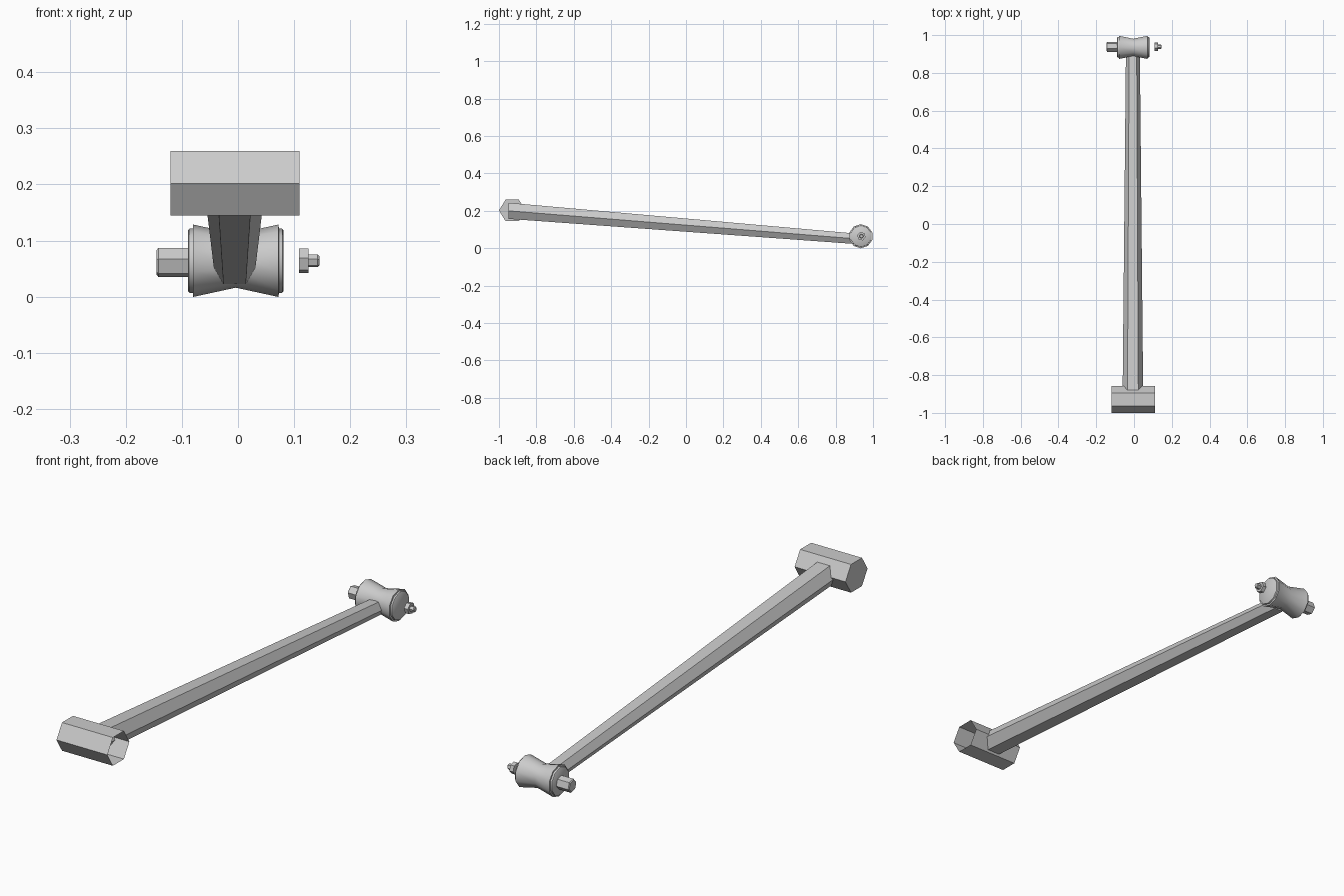
import bpy, bmesh
from math import sin, cos, pi, radians

if "Cube" in bpy.data.objects:
    bpy.data.objects.remove(bpy.data.objects["Cube"])


def loft(name, rings, cap_start=True, cap_end=True, smooth=False):
    """Skin a list of equal-length point rings into one mesh object."""
    bm = bmesh.new()
    loops = [[bm.verts.new(p) for p in ring] for ring in rings]
    n = len(loops[0])
    for a, b in zip(loops, loops[1:]):
        for i in range(n):
            j = (i + 1) % n
            bm.faces.new((a[i], a[j], b[j], b[i]))
    if cap_start:
        bm.faces.new(loops[0][::-1])
    if cap_end:
        bm.faces.new(loops[-1])
    bmesh.ops.recalc_face_normals(bm, faces=bm.faces)
    mesh = bpy.data.meshes.new(name)
    bm.to_mesh(mesh)
    bm.free()
    ob = bpy.data.objects.new(name, mesh)
    bpy.context.collection.objects.link(ob)
    if smooth:
        bpy.ops.object.select_all(action='DESELECT')
        ob.select_set(True)
        bpy.context.view_layer.objects.active = ob
        bpy.ops.object.shade_smooth_by_angle(angle=radians(40))
    return ob


def x_ring(x, r, y, z, sides, turn=0.0, rz=None):
    """Polygon ring across the x axis."""
    rz = r if rz is None else rz
    return [(x, y + r * cos(turn + 2 * pi * i / sides),
             z + rz * sin(turn + 2 * pi * i / sides)) for i in range(sides)]


def lathe(name, profile, y, z, sides, turn=0.0, smooth=False):
    return loft(name, [x_ring(x, r, y, z, sides, turn) for x, r in profile],
                smooth=smooth)


def arm_ring(y, z, half_w, flat, half_h):
    """Flattened hexagon across the y axis."""
    cx = -0.006
    return [(cx + dx, y, z + dz) for dx, dz in (
        (half_w, 0), (flat, half_h), (-flat, half_h),
        (-half_w, 0), (-flat, -half_h), (flat, -half_h))]


# Hexagonal sleeve at the front, open on the right
loft("front_sleeve", [x_ring(x, 0.071, -0.929, 0.202, 6, rz=0.0665)
                      for x in (-0.12, 0.11)], cap_end=False)

# Tapering link arm
loft("link_arm", [arm_ring(-0.95, 0.200, 0.055, 0.029, 0.043),
                  arm_ring(0.90, 0.051, 0.037, 0.020, 0.028)])

# Waisted rubber bushing at the back
CY, CZ = 0.935, 0.064
lathe("rear_bushing", [(-0.089, 0.054), (-0.087, 0.057), (-0.080, 0.058),
                       (-0.080, 0.0645), (-0.004, 0.048), (0.072, 0.0645),
                       (0.073, 0.058), (0.079, 0.057), (0.081, 0.054)],
      CY, CZ, 10, pi / 10, smooth=True)

# Bolt head, nut and bolt tip
TURN = radians(-13)
lathe("bolt_head", [(-0.089, 0.027), (-0.142, 0.027), (-0.145, 0.023)],
      CY + 0.003, 0.061, 6, TURN)
lathe("nut", [(0.109, 0.023), (0.126, 0.023)], CY + 0.003, CZ, 6, TURN)
lathe("bolt_tip", [(0.126, 0.012), (0.142, 0.012), (0.145, 0.009)],
      CY + 0.003, CZ, 6, TURN)
